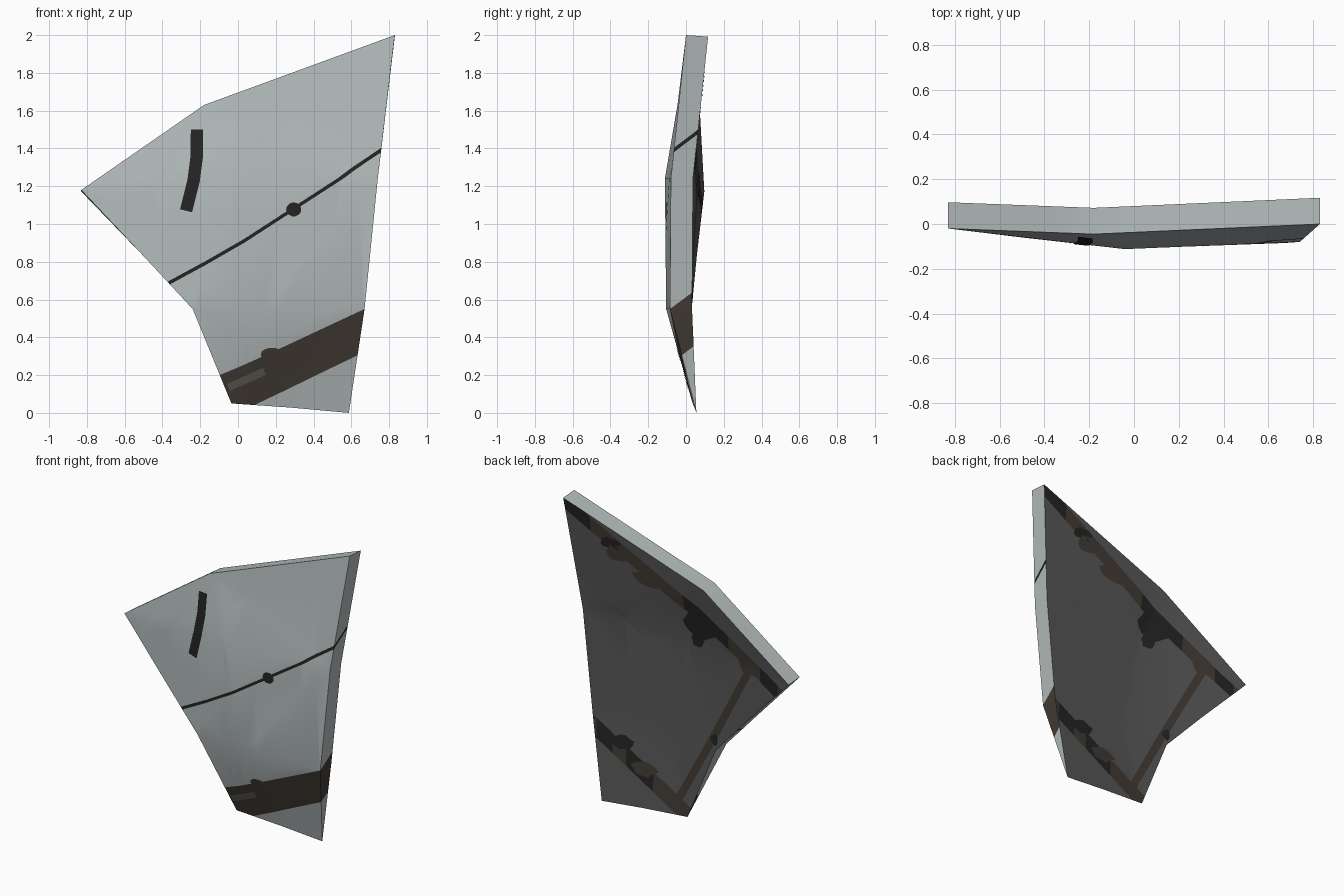
import bpy, bmesh, math, random
from mathutils import Vector
from mathutils.bvhtree import BVHTree

if "Cube" in bpy.data.objects:
    bpy.data.objects.remove(bpy.data.objects["Cube"])

random.seed(4)


def mat(name, srgb):
    m = bpy.data.materials.new(name)
    m.diffuse_color = [((c / 255 + 0.055) / 1.055) ** 2.4 for c in srgb] + [1]
    m.use_nodes = True
    m.node_tree.nodes["Principled BSDF"].inputs["Base Color"].default_value = m.diffuse_color
    return m


PALE, DARK, BROWN, BLACK, WORN = range(5)
mats = [mat("pale grey metal", (179, 187, 187)), mat("dark grey lining", (88, 88, 88)),
        mat("dark brown grime", (66, 59, 52)), mat("black groove", (36, 36, 36)),
        mat("worn brown", (92, 88, 80))]


def finish(bm, name):
    me = bpy.data.meshes.new(name)
    bm.to_mesh(me)
    ob = bpy.data.objects.new(name, me)
    bpy.context.collection.objects.link(ob)
    for m in mats:
        me.materials.append(m)
    return ob


# bent armour plate: rows of left, middle, right points on the front
rows = [[(-.83, -.02, 1.18), (-.18, -.045, 1.63), (.83, 0, 2)],
        [(-.50, -.06, .83), (-.04, -.112, 1.24), (.74, -.08, 1.24)],
        [(-.24, -.087, .55), (.12, -.105, .55), (.67, -.085, .55)],
        [(-.035, .035, .05), (.28, .045, .028), (.587, .055, 0)]]
bm = bmesh.new()
front = [[bm.verts.new(p) for p in r] for r in rows]
back = [[bm.verts.new((x, y + .117, z - (.008 if i == 0 else 0))) for x, y, z in r]
        for i, r in enumerate(rows[:3])] + [front[3]]
for grid, m in ((front, PALE), (back, DARK)):
    for i in range(3):
        for j in range(2):
            f = bm.faces.new((grid[i][j], grid[i][j + 1], grid[i + 1][j + 1], grid[i + 1][j]))
            f.material_index = m
ring = [(0, 0), (0, 1), (0, 2), (1, 2), (2, 2), (3, 2)]
left = [(0, 0), (1, 0), (2, 0), (3, 0)]
for path in (ring, left):
    for (a, b), (c, d) in zip(path, path[1:]):
        vs = [front[a][b], front[c][d], back[c][d], back[a][b]]
        bm.faces.new(list(dict.fromkeys(vs)))
bmesh.ops.triangulate(bm, faces=bm.faces[:])
bmesh.ops.recalc_face_normals(bm, faces=bm.faces[:])
tree = BVHTree.FromBMesh(bm)


# colour bands are cut by planes z = a + b*x + c*y
def paint(lo, hi, m, on_back, xr=(-9, 9)):
    def above(p, k):
        return p.z - k[0] - k[1] * p.x - k[2] * p.y

    cuts = [((0, 0, k[0]), (-k[1], -k[2], 1)) for k in (lo, hi)]
    cuts += [((x, 0, 0), (1, 0, 0)) for x in xr if abs(x) < 2]
    for co, no in cuts:
        bmesh.ops.bisect_plane(bm, geom=bm.verts[:] + bm.edges[:] + bm.faces[:], dist=1e-5,
                               plane_co=co, plane_no=Vector(no).normalized())
    for f in bm.faces:
        p = f.calc_center_median()
        if f.normal.y > .6 and f[tag] == 1 and not on_back:
            continue
        if (f[tag] == 1) == on_back and above(p, lo) > 0 > above(p, hi) and xr[0] < p.x < xr[1]:
            f.material_index = m


tag = bm.faces.layers.int.new("lining")
for f in bm.faces:
    f[tag] = 1 if f.material_index == DARK else 0
paint((-.034, .56, .7), (.253, .532, .7), BROWN, False)      # lower grime band
paint((.956, .62, .7), (.977, .62, .7), BLACK, False)        # panel groove
paint((.16, -1.87, 0), (.27, -1.87, 0), BROWN, True, (-.53, .05))  # side strip
top = ((1.455, .56, 0), (1.555, .56, 0))
paint(*top, BROWN, True)                                     # upper band
paint(*top, BLACK, True, (-.35, -.02))
paint(*top, BLACK, True, (-.74, -.60))
paint(*top, BLACK, True, (.64, .9))
low = ((.02, .6, 0), (.15, .6, 0))
paint(*low, BROWN, True)                                     # lower band
paint(*low, BLACK, True, (.22, .42))
paint(*low, BLACK, True, (.52, .64))

plate = finish(bm, "armour_plate")
bpy.context.view_layer.objects.active = plate
plate.select_set(True)
bpy.ops.object.shade_smooth_by_angle(angle=math.radians(35))


# thin decals laid onto the plate surface, side -1 = front, +1 = back
def drop(x, z, side):
    hit = tree.ray_cast(Vector((x, side * 2, z)), Vector((0, -side, 0)))[0]
    return Vector((x, (hit.y if hit else 0) + side * .004, z))


def decal(name, outline, side, m):
    """Fan of two rings around the outline centre, following the surface."""
    d = bmesh.new()
    n = len(outline)
    cx, cz = sum(p[0] for p in outline) / n, sum(p[1] for p in outline) / n
    rings = [[d.verts.new(drop(cx + (x - cx) * t, cz + (z - cz) * t, side)) for x, z in outline]
             for t in (.5, 1)]
    mid = d.verts.new(drop(cx, cz, side))
    for i in range(n):
        j = (i + 1) % n
        d.faces.new((mid, rings[0][i], rings[0][j]))
        d.faces.new((rings[0][i], rings[1][i], rings[1][j], rings[0][j]))
    d.normal_update()
    for f in d.faces:
        f.material_index = m
        if f.normal.y * side < 0:
            f.normal_flip()
    finish(d, name)


def strip(name, path, w, side, m, n=6):
    d = bmesh.new()
    pts = []
    for a, b in zip(path, path[1:]):
        pts += [Vector(a).lerp(Vector(b), i / n) for i in range(n)]
    pts.append(Vector(path[-1]))
    prev = None
    for i, p in enumerate(pts):
        t = (pts[min(i + 1, len(pts) - 1)] - pts[max(i - 1, 0)]).normalized()
        s = Vector((-t.y, t.x)) * w / 2
        row = [d.verts.new(drop(*(p + s * k), side)) for k in (-1, 0, 1)]
        if prev:
            for k in (0, 1):
                d.faces.new((prev[k], prev[k + 1], row[k + 1], row[k])).material_index = m
        prev = row
    d.normal_update()
    for f in d.faces:
        if f.normal.y * side < 0:
            f.normal_flip()
    finish(d, name)


def blob(name, x, z, rx, rz, side, m, rough=0.0, n=14):
    pts = []
    for i in range(n):
        a = math.tau * i / n
        k = 1 + random.uniform(-rough, rough)
        pts.append((x + rx * k * math.cos(a), z + rz * k * math.sin(a)))
    decal(name, pts, side, m)


strip("front_slot", [(-.217, 1.50), (-.218, 1.36), (-.235, 1.23), (-.275, 1.07)], .066, -1, BLACK)
blob("groove_rivet", .295, 1.077, .04, .037, -1, BLACK)
blob("band_bump", .18, .31, .06, .035, -1, BROWN)
strip("worn_patch", [(-.05, .135), (.14, .22)], .04, -1, WORN)

# grime patches on the back
for i, (x, z, rx, rz, m) in enumerate([
        (-.12, 1.36, .12, .09, BLACK), (-.10, 1.25, .05, .05, BLACK), (.44, 1.71, .09, .06, BROWN),
        (.50, 1.77, .07, .04, BLACK), (.24, 1.58, .10, .05, BROWN), (-.236, .62, .03, .04, BLACK),
        (.45, .42, .08, .05, BLACK), (.28, .29, .09, .05, BROWN), (-.50, 1.20, .06, .06, BROWN)]):
    blob(f"grime_patch_{i}", x, z, rx, rz, 1, m, .2)
